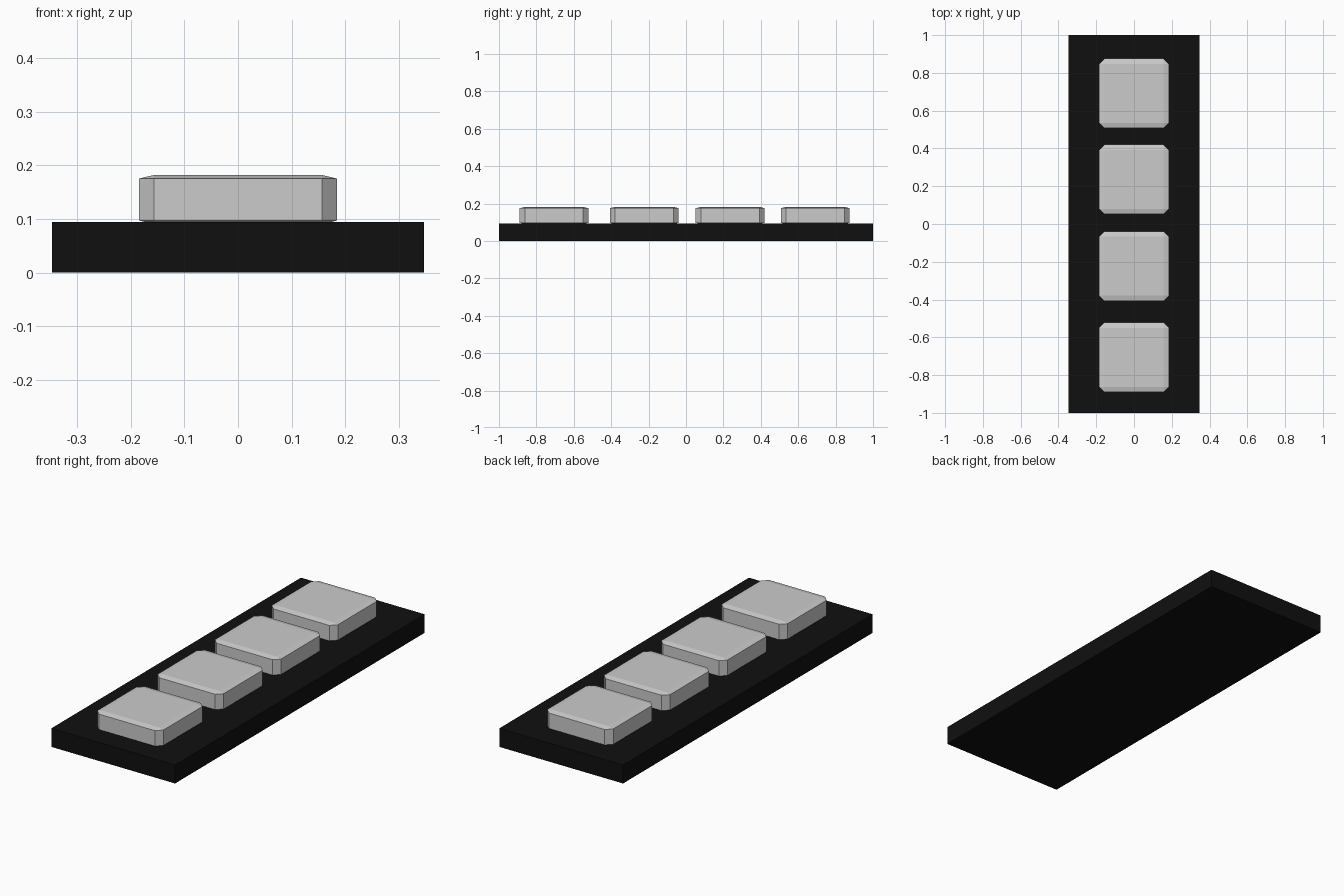
import bpy, bmesh
from mathutils import Matrix, Vector

if "Cube" in bpy.data.objects:
    bpy.data.objects.remove(bpy.data.objects["Cube"])


def make_block(name, size, centre, bevel=0.0):
    """Unit cube, optionally chamfered, then scaled to size."""
    bm = bmesh.new()
    bmesh.ops.create_cube(bm, size=1.0)
    if bevel:
        bmesh.ops.bevel(bm, geom=bm.edges[:], offset=bevel, segments=1,
                        affect='EDGES')
    bmesh.ops.scale(bm, vec=Vector(size), verts=bm.verts)
    bmesh.ops.translate(bm, vec=Vector(centre), verts=bm.verts)
    mesh = bpy.data.meshes.new(name)
    bm.to_mesh(mesh)
    bm.free()
    obj = bpy.data.objects.new(name, mesh)
    bpy.context.collection.objects.link(obj)
    return obj


# Black base plate
black = bpy.data.materials.new("black")
black.diffuse_color = (0.005, 0.005, 0.005, 1)
black.use_nodes = True
black.node_tree.nodes["Principled BSDF"].inputs["Base Color"].default_value = black.diffuse_color
base = make_block("base_plate", (0.694, 2.0, 0.094), (0, 0, 0.047))
base.data.materials.append(black)

# Row of chamfered buttons, slightly sunk into the plate
for i, y in enumerate((-0.706, -0.223, 0.236, 0.691), 1):
    make_block(f"button_{i}", (0.37, 0.368, 0.092), (0, y, 0.136), 0.076)
